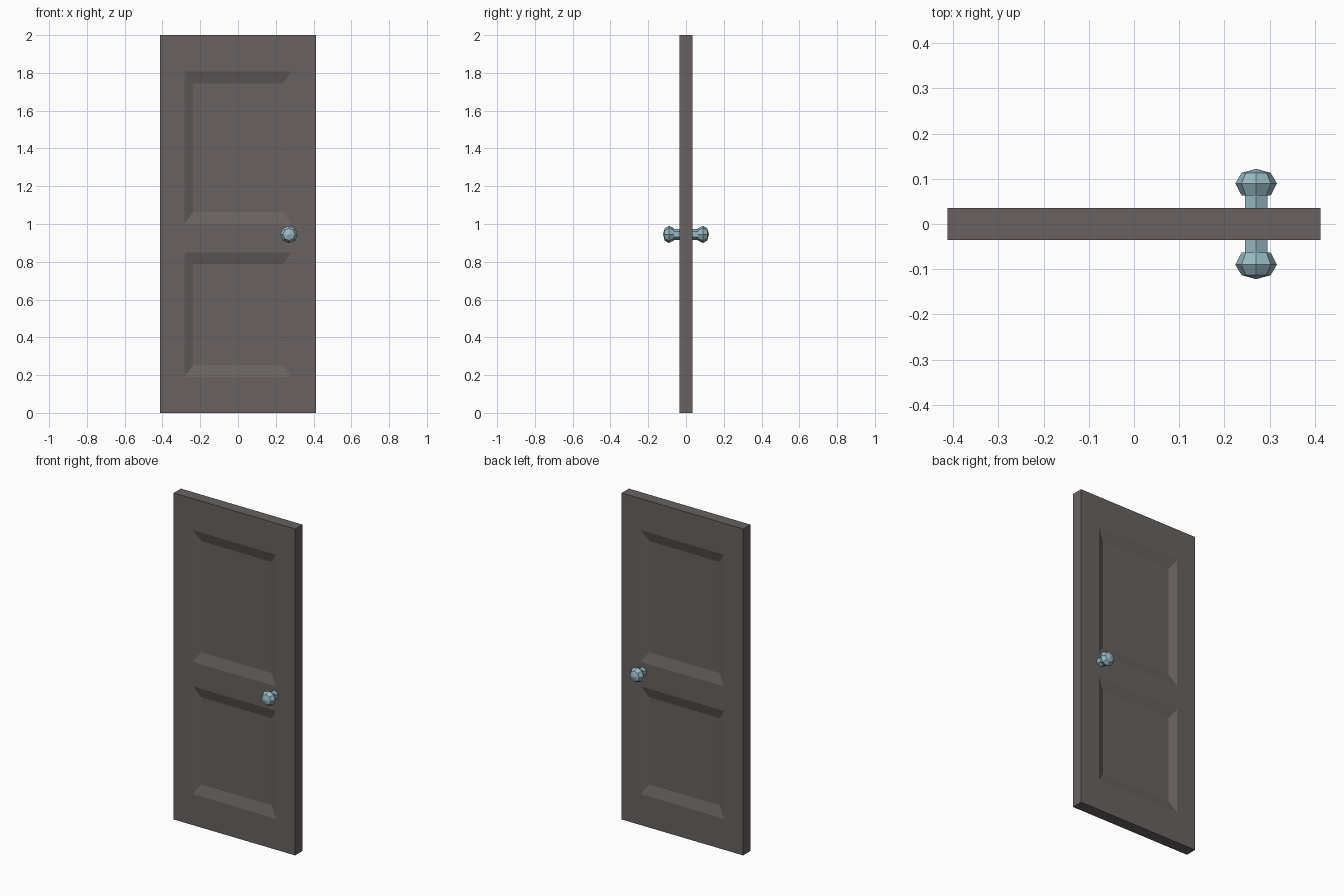
import bpy, bmesh, math
from mathutils import Vector, Matrix

if "Cube" in bpy.data.objects:
    bpy.data.objects.remove(bpy.data.objects["Cube"])


def material(name, rgb):
    m = bpy.data.materials.new(name)
    m.diffuse_color = (*rgb, 1)
    m.use_nodes = True
    m.node_tree.nodes["Principled BSDF"].inputs["Base Color"].default_value = m.diffuse_color
    return m


def add_object(name, bm, mat):
    bmesh.ops.recalc_face_normals(bm, faces=bm.faces[:])
    me = bpy.data.meshes.new(name)
    bm.to_mesh(me)
    bm.free()
    me.materials.append(mat)
    ob = bpy.data.objects.new(name, me)
    bpy.context.collection.objects.link(ob)
    return ob


wood = material("dark brown grey", (0.14, 0.122, 0.12))
metal = material("pale blue metal", (0.31, 0.49, 0.54))

# Door slab, cut into a grid so the panels can be recessed on both sides
W, T, H = 0.824, 0.07, 2.0
PANEL_X = 0.283
PANELS = [(0.19, 0.85), (1.0, 1.807)]
BEVEL_X, BEVEL_Z, DEPTH = 0.045, 0.063, 0.02

bm = bmesh.new()
bmesh.ops.create_cube(bm, size=1, matrix=Matrix.Translation((0, 0, H / 2))
                      @ Matrix.Diagonal((W, T, H, 1)))
cuts = [((x, 0, 0), (1, 0, 0)) for x in (-PANEL_X, PANEL_X)]
cuts += [((0, 0, z), (0, 0, 1)) for p in PANELS for z in p]
for co, no in cuts:
    bmesh.ops.bisect_plane(bm, geom=bm.verts[:] + bm.edges[:] + bm.faces[:],
                           plane_co=co, plane_no=no)
bm.normal_update()


def is_panel(f):
    c = f.calc_center_median()
    return (abs(f.normal.y) > 0.9 and abs(c.x) < PANEL_X
            and any(a < c.z < b for a, b in PANELS))


# Sunken panels with sloping borders
panels = [f for f in bm.faces if is_panel(f)]
bmesh.ops.inset_individual(bm, faces=panels, thickness=0.01)
for f in panels:
    c = f.calc_center_median()
    a, b = next(p for p in PANELS if p[0] < c.z < p[1])
    for v in f.verts:
        v.co.x = math.copysign(PANEL_X - BEVEL_X, v.co.x)
        v.co.z = a + BEVEL_Z if v.co.z < c.z else b - BEVEL_Z
        v.co.y = math.copysign(T / 2 - DEPTH, c.y)
add_object("door_panel", bm, wood)


def lathe(name, profile, sides, side, turn=0.0):
    """Closed low-poly solid turned about the knob axis; profile is (radius, y)."""
    bm = bmesh.new()
    rings = []
    for r, y in profile:
        rings.append([bm.verts.new((
            0.27 + r * math.cos(turn + 2 * math.pi * i / sides), side * y,
            0.945 + r * math.sin(turn + 2 * math.pi * i / sides)))
            for i in range(sides)])
    for lo, hi in zip(rings, rings[1:]):
        for i in range(sides):
            j = (i + 1) % sides
            bm.faces.new((lo[i], lo[j], hi[j], hi[i]))
    bm.faces.new(rings[0])
    # Shallow pointed cap on the outer end
    cap = bm.faces.new(rings[-1])
    if sides == 8:
        bmesh.ops.poke(bm, faces=[cap], offset=0)
        tip = max(bm.verts, key=lambda v: (
            -(v.co.xz - Vector((0.27, 0.945))).length))
        tip.co.y = side * 0.122
    add_object(name, bm, metal)


# Knob and stem on each side of the door
for label, s in (("front", -1), ("back", 1)):
    lathe(label + "_stem", [(0.029, 0.03), (0.029, 0.07)], 6, s, math.pi / 6)
    lathe(label + "_knob", [(0.032, 0.063), (0.046, 0.09), (0.032, 0.113)], 8, s)
